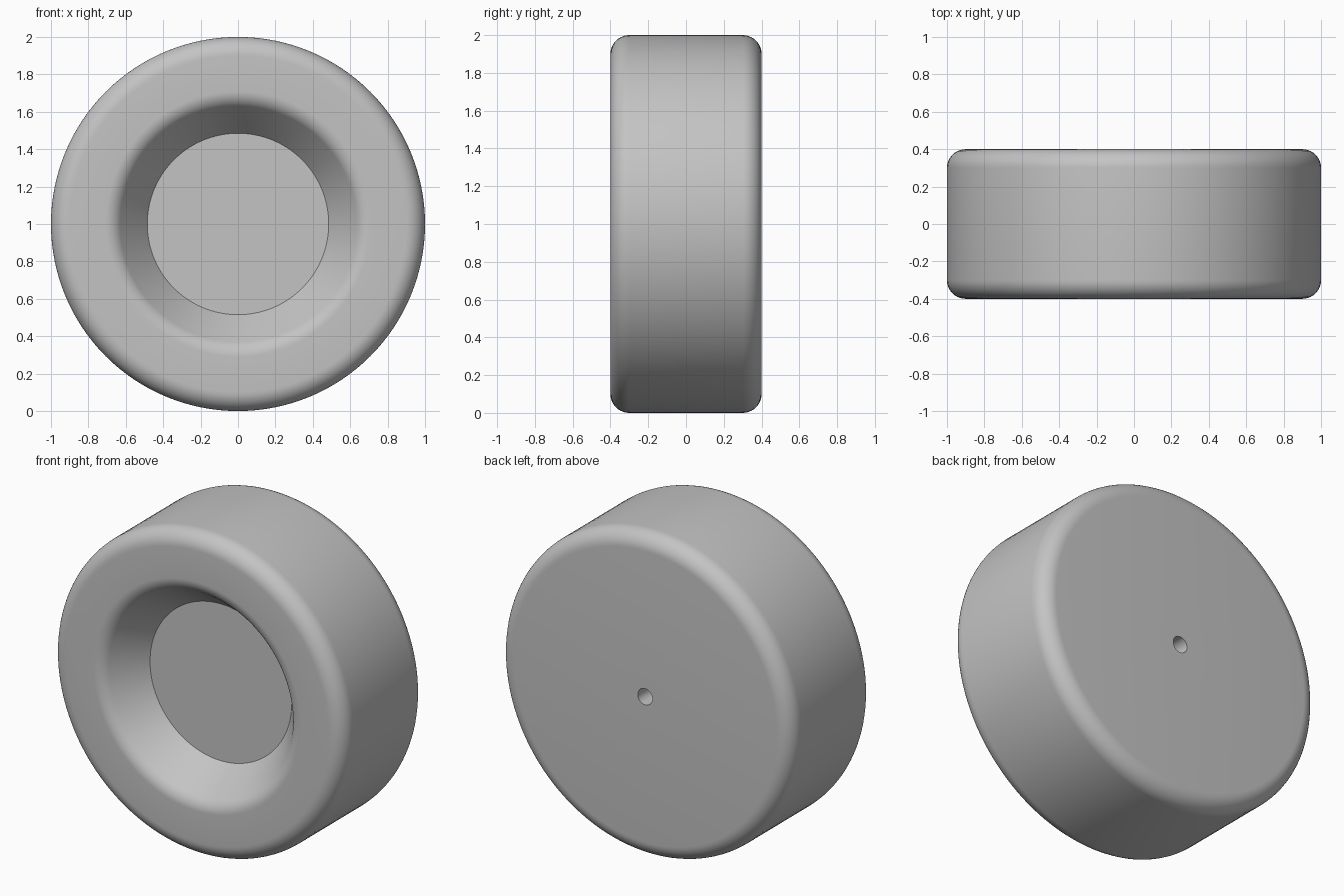
import bpy, bmesh
from math import sin, cos, pi, radians, atan2, tan
from mathutils import Matrix, Vector

cube = bpy.data.objects.get("Cube")
if cube:
    bpy.data.objects.remove(cube, do_unlink=True)

grey = bpy.data.materials.new("light grey")
grey.use_nodes = True
colour = (0.55, 0.55, 0.55, 1)
grey.diffuse_color = colour
grey.node_tree.nodes["Principled BSDF"].inputs["Base Color"].default_value = colour


def arc(r, y, radius, start, end, steps=10):
    """Points of a fillet in the (radius, depth) plane."""
    angles = [radians(start + (end - start) * i / steps) for i in range(steps + 1)]
    return [(r + radius * cos(a), y + radius * sin(a)) for a in angles]


# Main dimensions
outer, half, fillet = 1.0, 0.4, 0.1
floor_r, floor_y, lip_r = 0.485, -0.167, 0.66
hole_r, hole_end = 0.05, 0.1

# Rounded lip between the front face and the sloping recess wall
turn = 90 - atan2(lip_r - floor_r, floor_y + half) * 180 / pi
lip_start = lip_r + fillet * tan(radians(turn / 2))

# Half section, from the recess floor round the rim to the rear bore
profile = [(0, floor_y), (floor_r, floor_y)]
profile += arc(lip_start, -half + fillet, fillet, 270 - turn, 270)
profile += arc(outer - fillet, -half + fillet, fillet, -90, 0)
profile += arc(outer - fillet, half - fillet, fillet, 0, 90)
profile += [(hole_r, half), (hole_r, hole_end), (0, hole_end)]

# Turn the section about the y axis
bm = bmesh.new()
verts = [bm.verts.new((r, y, 0)) for r, y in profile]
edges = [bm.edges.new(pair) for pair in zip(verts, verts[1:])]
bmesh.ops.spin(bm, geom=verts + edges, cent=(0, 0, 0), axis=(0, 1, 0),
               angle=2 * pi, steps=128, use_duplicate=False)
bmesh.ops.remove_doubles(bm, verts=bm.verts, dist=0.0001)
bmesh.ops.recalc_face_normals(bm, faces=bm.faces)
bmesh.ops.transform(bm, matrix=Matrix.Translation(Vector((0, 0, outer))), verts=bm.verts)

mesh = bpy.data.meshes.new("wheel")
bm.to_mesh(mesh)
bm.free()
mesh.materials.append(grey)
wheel = bpy.data.objects.new("wheel", mesh)
bpy.context.collection.objects.link(wheel)

# Smooth fillets, sharp recess floor and bore edges
bpy.ops.object.select_all(action="DESELECT")
wheel.select_set(True)
bpy.context.view_layer.objects.active = wheel
bpy.ops.object.shade_smooth_by_angle(angle=radians(30))
